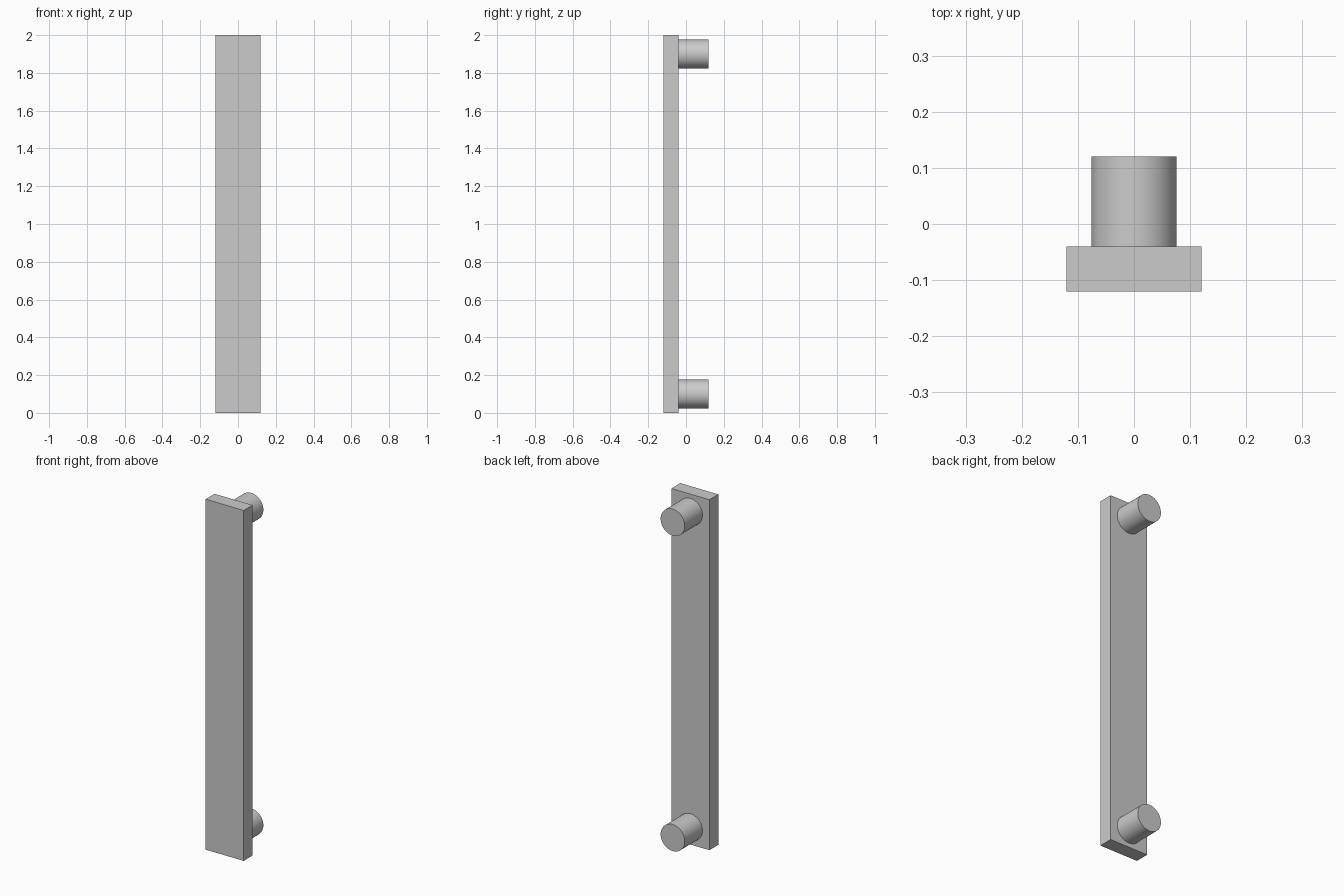
import bpy
import math

cube = bpy.data.objects.get("Cube")
if cube:
    bpy.data.objects.remove(cube, do_unlink=True)

# Plain grey finish
grey = bpy.data.materials.new("satin_grey")
grey.use_nodes = True
colour = (0.6, 0.6, 0.6, 1)
grey.diffuse_color = colour
grey.node_tree.nodes["Principled BSDF"].inputs["Base Color"].default_value = colour

BAR_WIDTH, BAR_DEPTH, HEIGHT = 0.24, 0.08, 2.0
POST_RADIUS, POST_LENGTH, POST_INSET = 0.076, 0.16, 0.1
FRONT = -(BAR_DEPTH + POST_LENGTH) / 2
BAR_BACK = FRONT + BAR_DEPTH


def finish(name):
    obj = bpy.context.object
    obj.name = name
    obj.data.materials.append(grey)
    bpy.ops.object.transform_apply(location=False, rotation=True, scale=True)
    return obj


# Flat grip bar
bpy.ops.mesh.primitive_cube_add(size=1, location=(0, FRONT + BAR_DEPTH / 2, HEIGHT / 2))
bpy.context.object.scale = (BAR_WIDTH, BAR_DEPTH, HEIGHT)
finish("grip_bar")

# Round mounting posts behind each end
for name, z in (("lower_post", POST_INSET), ("upper_post", HEIGHT - POST_INSET)):
    bpy.ops.mesh.primitive_cylinder_add(
        vertices=64, radius=POST_RADIUS, depth=POST_LENGTH,
        location=(0, BAR_BACK + POST_LENGTH / 2, z), rotation=(math.pi / 2, 0, 0))
    finish(name)
    bpy.ops.object.shade_smooth_by_angle(angle=math.radians(30))
